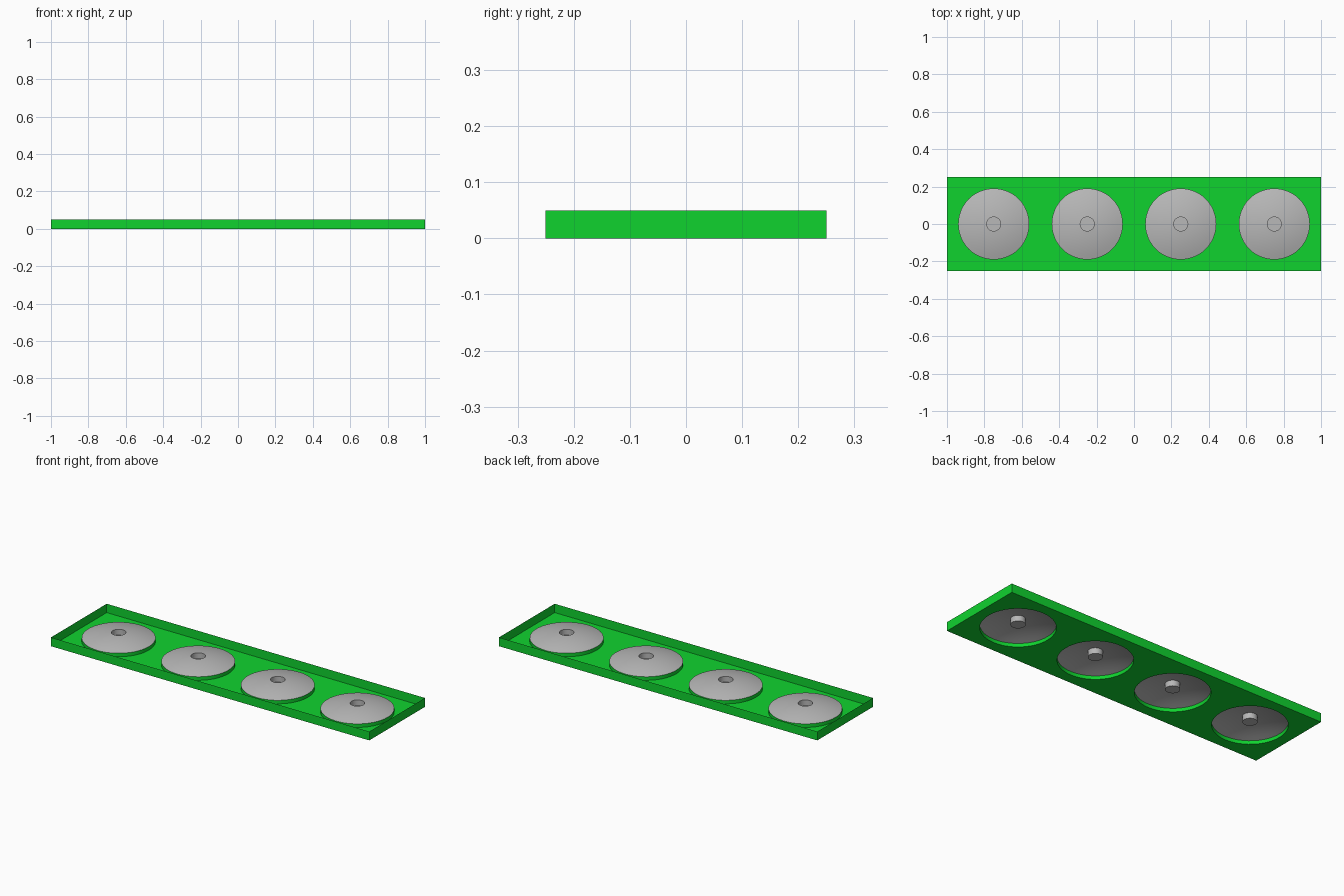
import bpy, bmesh, math

if "Cube" in bpy.data.objects:
    bpy.data.objects.remove(bpy.data.objects["Cube"])

SEG = 48          # sides of each round button
R_OUT = 0.19      # button radius
R_HOLE = 0.0375   # central dimple radius
Z_RIM, Z_TOP, Z_CAP = 0.02, 0.05, 0.018
CENTRES = [-0.75, -0.25, 0.25, 0.75]


def material(name, rgb):
    m = bpy.data.materials.new(name)
    m.diffuse_color = (*rgb, 1)
    m.use_nodes = True
    m.node_tree.nodes["Principled BSDF"].inputs["Base Color"].default_value = m.diffuse_color
    return m


green = material("green", (0.005, 0.65, 0.028))
grey = material("grey", (0.48, 0.48, 0.48))


def finish(name, bm, mat):
    bmesh.ops.remove_doubles(bm, verts=bm.verts, dist=1e-5)
    me = bpy.data.meshes.new(name)
    bm.to_mesh(me)
    bm.free()
    me.materials.append(mat)
    ob = bpy.data.objects.new(name, me)
    bpy.context.collection.objects.link(ob)
    return ob


def ring(bm, cx, r, z):
    return [bm.verts.new((cx + r * math.cos(2 * math.pi * i / SEG),
                          r * math.sin(2 * math.pi * i / SEG), z)) for i in range(SEG)]


def bridge(bm, a, b):
    for i in range(len(a)):
        j = (i + 1) % len(a)
        bm.faces.new((a[i], a[j], b[j], b[i]))


# Tray: thin floor with round openings and upright sheet walls
bm = bmesh.new()
for cx in CENTRES:
    inner = ring(bm, cx, R_OUT, 0)
    outer = []
    for i in range(SEG):
        c, s = math.cos(2 * math.pi * i / SEG), math.sin(2 * math.pi * i / SEG)
        k = 0.25 / max(abs(c), abs(s))
        outer.append(bm.verts.new((cx + k * c, k * s, 0)))
    bridge(bm, outer, inner)
corners = [(-1, -0.25), (1, -0.25), (1, 0.25), (-1, 0.25)]
bridge(bm, [bm.verts.new((x, y, 0)) for x, y in corners],
       [bm.verts.new((x, y, 0.05)) for x, y in corners])
finish("tray", bm, green)

# Buttons: green collar, grey domed top with a closed central dimple
for n, cx in enumerate(CENTRES, 1):
    bm = bmesh.new()
    bridge(bm, ring(bm, cx, R_OUT, 0), ring(bm, cx, R_OUT, Z_RIM))
    collar = finish(f"collar_{n}", bm, green)

    bm = bmesh.new()
    steps = 6
    prev = ring(bm, cx, R_OUT, Z_RIM)
    for k in range(1, steps + 1):
        r = R_OUT + (R_HOLE - R_OUT) * k / steps
        t = (R_OUT ** 2 - r ** 2) / (R_OUT ** 2 - R_HOLE ** 2)
        cur = ring(bm, cx, r, Z_RIM + (Z_TOP - Z_RIM) * t)
        bridge(bm, prev, cur)
        prev = cur
    cap = ring(bm, cx, R_HOLE, Z_CAP)
    bridge(bm, prev, cap)
    bm.faces.new(cap)
    dome = finish(f"dome_{n}", bm, grey)

    for ob in (collar, dome):
        bpy.ops.object.select_all(action='DESELECT')
        ob.select_set(True)
        bpy.context.view_layer.objects.active = ob
        bpy.ops.object.shade_smooth_by_angle(angle=math.radians(30))
